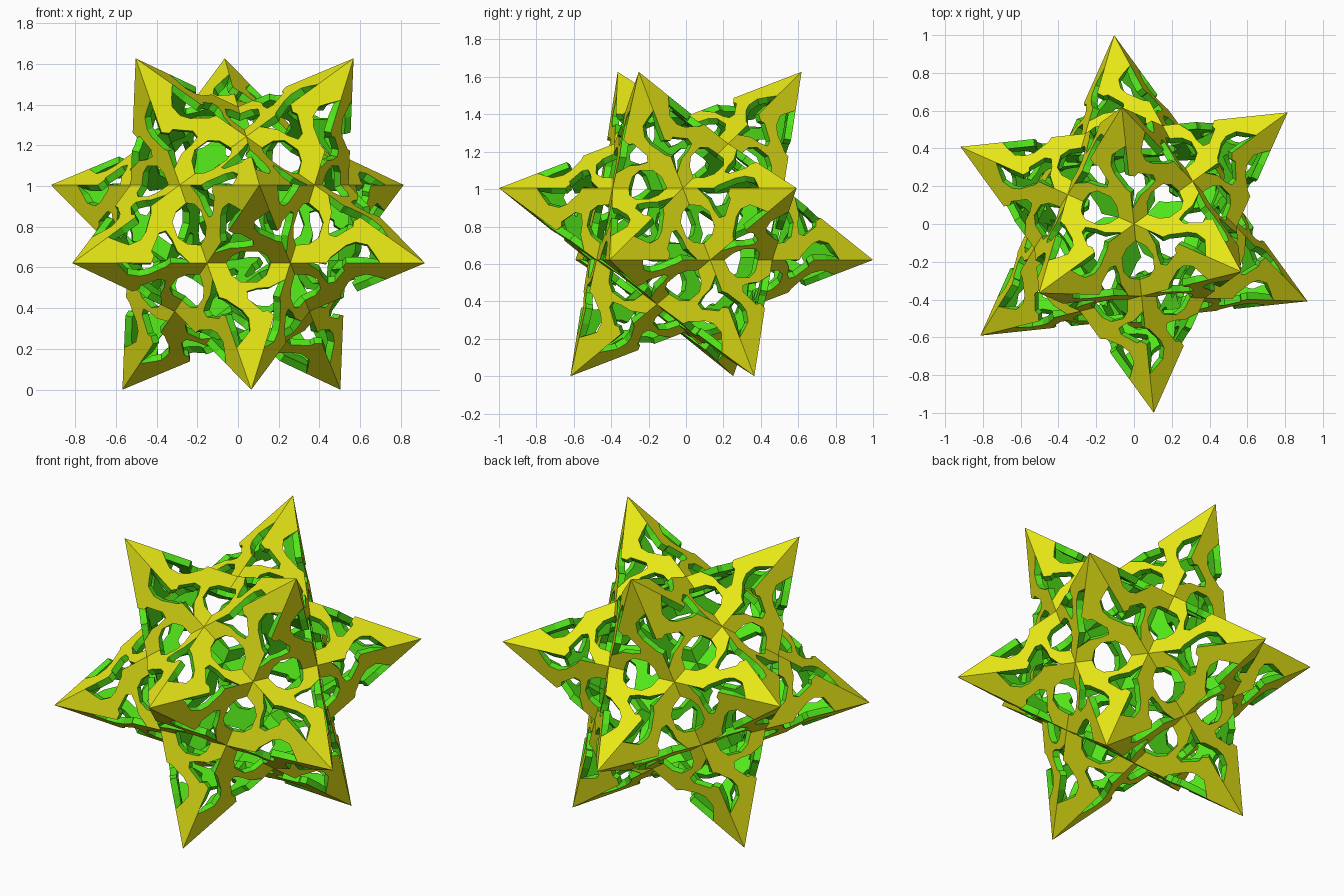
import bpy, bmesh
from math import radians, sin, cos
from mathutils import Vector

if "Cube" in bpy.data.objects:
    bpy.data.objects.remove(bpy.data.objects["Cube"])

S = 1.0055          # overall scale
W, H = 0.2045, 0.629  # half base and height of one spike face


def material(name, col):
    m = bpy.data.materials.new(name)
    m.diffuse_color = col
    m.use_nodes = True
    m.node_tree.nodes["Principled BSDF"].inputs["Base Color"].default_value = m.diffuse_color
    return m


# twelve spike tips, laid out around a three-fold vertical axis
tips = []
for r, z, a0 in ((0.618, 0.809, 96), (1.0, 0.191, 36)):
    for k in range(3):
        a = radians(a0 + 120 * k)
        p = Vector((r * cos(a), r * sin(a), z)) * S
        tips += [p, -p]


def rim(v, side):
    return (side * W * (1 - v / H), v)


# outline of one pierced spike face: u across the base, v towards the tip
outline = [
    (0, H), rim(0.42, -1), rim(0.34, -1), rim(0.26, -1),        # left ridge
    (-0.09, 0.235), (-0.065, 0.24), (-0.025, 0.205), (0.01, 0.175),  # left bite
    (0.01, 0.14), (-0.04, 0.125), (-0.10, 0.12), rim(0.08, -1),
    (-W, 0), (-0.11, 0), (-0.085, 0.06), (-0.04, 0.095), (0.04, 0.095),
    (0.085, 0.06), (0.11, 0), (W, 0),                           # base hole
    rim(0.08, 1), rim(0.17, 1),                                 # right bite
    (0.115, 0.18), (0.08, 0.205), (0.035, 0.235), (0.005, 0.275),
    (0.0, 0.335), (0.03, 0.375), rim(0.42, 1),
]

bm = bmesh.new()
for t in tips:
    axis = t.normalized()
    near = sorted((p for p in tips if p is not t), key=lambda p: (p - t).length)[:5]
    # sort the neighbours counter-clockwise around the spike axis
    ex = (near[0] - axis * near[0].dot(axis)).normalized()
    ey = axis.cross(ex)
    near.sort(key=lambda p: Vector((1, 0)).angle_signed(Vector((p.dot(ex), p.dot(ey)))), reverse=True)
    base = [0.23607 * (t + near[i] + near[(i + 1) % 5]) for i in range(5)]
    for i in range(5):
        a, b = base[i], base[(i + 1) % 5]
        mid = (a + b) / 2
        if (a - t).cross(b - t).dot(mid) < 0:   # keep the swirl's hand and outward normals
            a, b = b, a
        pts = [mid + (b - mid) * (u / W) + (t - mid) * (v / H) for u, v in outline]
        bm.faces.new([bm.verts.new(p) for p in pts])

bmesh.ops.remove_doubles(bm, verts=bm.verts, dist=0.0005)
bmesh.ops.translate(bm, verts=bm.verts, vec=(0, 0, 0.809 * S))

me = bpy.data.meshes.new("pierced_star")
bm.to_mesh(me)
bm.free()
star = bpy.data.objects.new("pierced_star", me)
bpy.context.collection.objects.link(star)
me.materials.append(material("yellow_outside", (0.8, 0.8, 0.008, 1)))
me.materials.append(material("green_inside", (0.085, 0.79, 0.01, 1)))

# wall thickness grows inwards, with green inside and hole rims
sol = star.modifiers.new("wall", 'SOLIDIFY')
sol.thickness = 0.038
sol.offset = -1
sol.use_even_offset = False
sol.material_offset = 1
sol.material_offset_rim = 1
